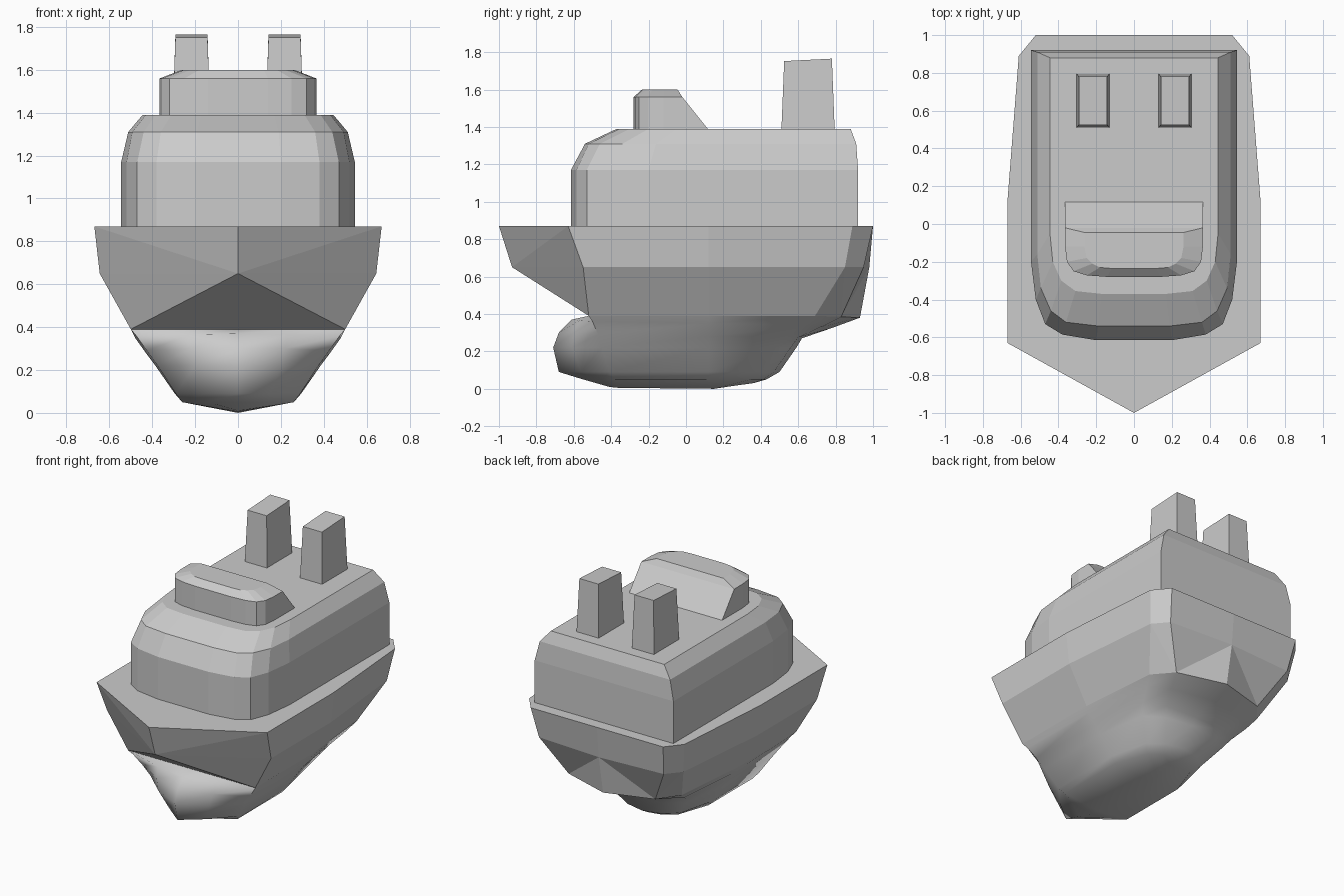
import bpy, bmesh, math

if "Cube" in bpy.data.objects:
    bpy.data.objects.remove(bpy.data.objects["Cube"])


def loft(name, levels, caps=(True, True), folds=(), centre=0.0):
    """Skin starboard half outlines [(points, z)] listed bottom to top, mirrored over x."""
    bm = bmesh.new()
    rings = []
    for pts, z in levels:
        full = [(x, y) for x, y in pts] + [(-x, y) for x, y in reversed(pts)]
        zs = z if isinstance(z, list) else [z] * len(pts)
        zs = zs + zs[::-1]
        rings.append([bm.verts.new((x + centre, y, h)) for (x, y), h in zip(full, zs)])
    n = len(rings[0])
    for lo, hi in zip(rings, rings[1:]):
        for i in range(n):
            k = (i + 1) % n
            bm.faces.new((lo[i], lo[k], hi[k], hi[i]))
    if caps[0]:
        bm.faces.new(rings[0][::-1])
    if caps[1]:
        bm.faces.new(rings[-1])
    # explicit creases: (ring, point) to (ring, point), both sides
    for (r0, i0), (r1, i1) in folds:
        bmesh.ops.connect_verts(bm, verts=[rings[r0][i0], rings[r1][i1]])
        bmesh.ops.connect_verts(bm, verts=[rings[r0][-1 - i0], rings[r1][-1 - i1]])
    bmesh.ops.remove_doubles(bm, verts=bm.verts, dist=0.0005)
    bmesh.ops.recalc_face_normals(bm, faces=bm.faces)
    me = bpy.data.meshes.new(name)
    bm.to_mesh(me)
    bm.free()
    ob = bpy.data.objects.new(name, me)
    bpy.context.collection.objects.link(ob)
    return ob


# Faceted upper hull with pointed bow and chamfered stern
stern_z = [.39, .39, .39, .39, .385, .38]
loft("upper_hull", [
    ([(0, -.52), (.5, -.52), (.5, .12), (.45, .69), (.34, .83), (0, .93)], stern_z),
    ([(0, -.93), (.645, -.55), (.645, .12), (.575, .85), (.49, .95), (0, .98)], .65),
    ([(0, -1), (.67, -.63), (.67, .12), (.61, .89), (.52, 1), (0, 1)], .87),
], folds=[((1, 0), (2, 1)), ((1, 0), (0, 1)), ((1, 5), (0, 4)), ((1, 3), (0, 4))])

# Smooth lower hull with bulbous bow and keel
lower = loft("lower_hull", [
    ([(0, -.41), (0, -.41), (0, -.36), (0, .15), (0, .25), (0, .36), (0, .36)],
     [.01, .01, .005, 0, .015, .03, .03]),
    ([(0, -.55), (.14, -.45), (.26, -.38), (.26, .12), (.18, .35), (.09, .41), (0, .43)], .05),
    ([(0, -.68), (.15, -.56), (.29, -.41), (.295, .12), (.23, .39), (.13, .47), (0, .5)], .09),
    ([(0, -.71), (.2, -.61), (.375, -.45), (.385, .12), (.33, .48), (.2, .56), (0, .59)], .22),
    ([(0, -.68), (.22, -.6), (.425, -.47), (.43, .12), (.37, .53), (.23, .6), (0, .62)],
     [.3, .3, .29, .28, .28, .275, .27]),
    ([(0, -.61), (.23, -.57), (.475, -.5), (.48, .12), (.42, .62), (.29, .72), (0, .78)],
     [.37, .365, .36, .35, .34, .33, .325]),
    ([(0, -.52), (.25, -.52), (.5, -.52), (.5, .12), (.45, .69), (.34, .83), (0, .93)],
     [.39, .39, .39, .39, .39, .385, .38]),
], caps=(False, False))
bpy.context.view_layer.objects.active = lower
lower.select_set(True)
bpy.ops.object.shade_smooth_by_angle(angle=math.radians(50))

# Deckhouse with rounded front and sloped shoulders
wall = [(.2, -.615), (.38, -.585), (.47, -.53), (.52, -.4), (.545, -.2), (.545, .92)]
loft("deckhouse", [
    (wall, .86),
    (wall, 1.17),
    ([(.19, -.54), (.36, -.52), (.44, -.46), (.493, -.34), (.512, -.16), (.512, .91)], 1.31),
    ([(.17, -.37), (.31, -.355), (.385, -.3), (.43, -.2), (.445, -.05), (.445, .88)], 1.39),
])

# Bridge with raked back
front = [(.14, -.28), (.25, -.272), (.32, -.25), (.355, -.2), (.365, -.12)]
loft("bridge", [
    (front + [(.365, .12)], 1.385),
    (front + [(.365, -.02)], 1.56),
    ([(.12, -.235), (.18, -.23), (.22, -.21), (.25, -.18), (.262, -.12), (.262, -.045)], 1.6),
])

# Twin tapered funnels
for side, label in ((-1, "left"), (1, "right")):
    loft("funnel_" + label, [
        ([(.087, .51), (.087, .795)], 1.38),
        ([(.075, .525), (.075, .78)], [1.752, 1.765]),
    ], centre=side * .217)
